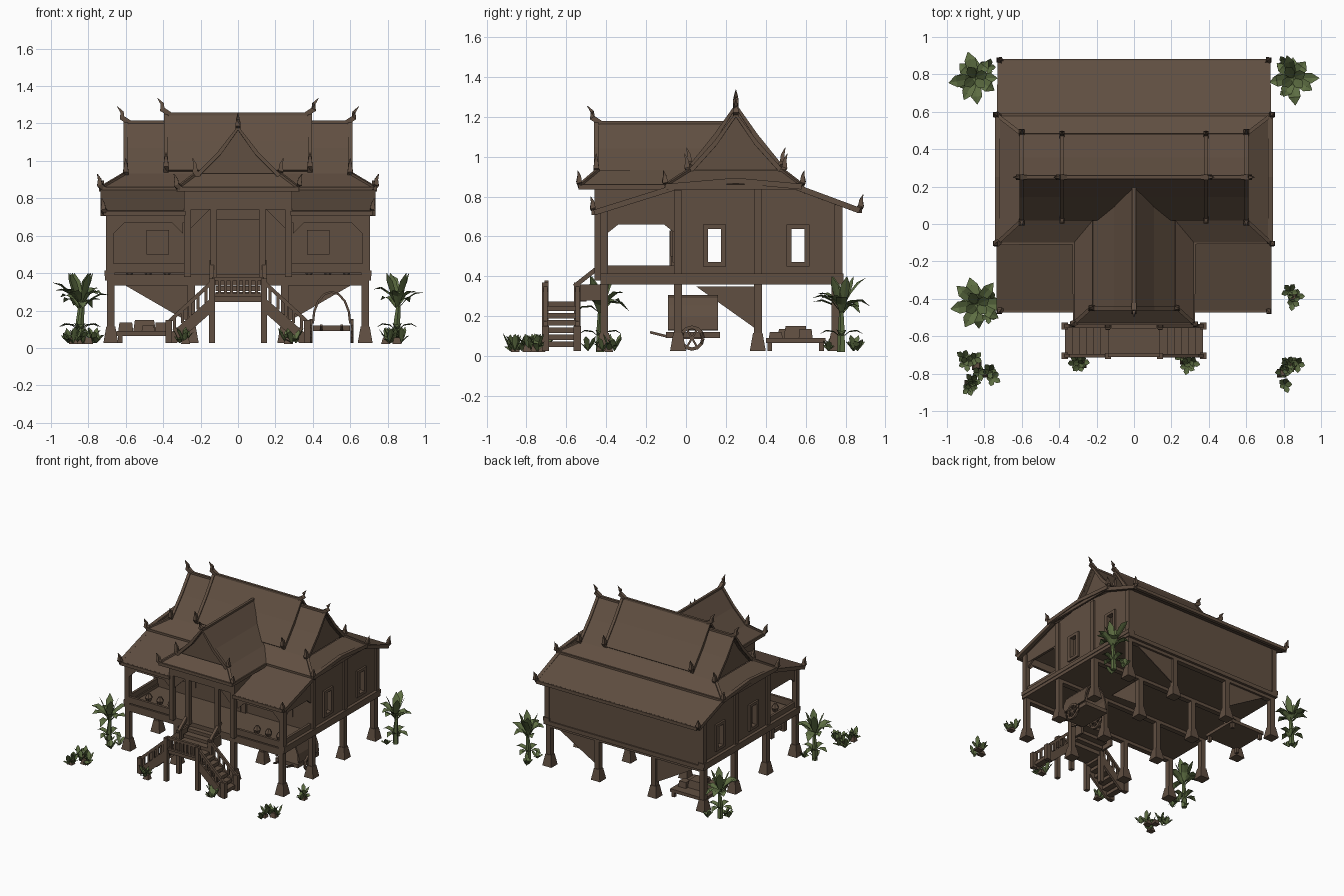
import bpy, bmesh, math, random
from mathutils import Vector as V

if "Cube" in bpy.data.objects:
    bpy.data.objects.remove(bpy.data.objects["Cube"])
random.seed(4)

def material(name, rgb):
    m = bpy.data.materials.new(name)
    m.diffuse_color = (*rgb, 1)
    m.use_nodes = True
    m.node_tree.nodes["Principled BSDF"].inputs["Base Color"].default_value = m.diffuse_color
    return m
WOOD = material("brown wood", (0.118, 0.078, 0.053))
LEAF = material("leaf green", (0.110, 0.155, 0.055))

def mesh(name, verts, faces, mat=WOOD, thick=0, recalc=True):
    me = bpy.data.meshes.new(name)
    me.from_pydata([tuple(v) for v in verts], [], faces)
    if recalc:
        bm = bmesh.new()
        bm.from_mesh(me)
        bmesh.ops.recalc_face_normals(bm, faces=bm.faces)
        bm.to_mesh(me)
        bm.free()
    me.materials.append(mat)
    ob = bpy.data.objects.new(name, me)
    bpy.context.collection.objects.link(ob)
    if thick:
        s = ob.modifiers.new("thickness", 'SOLIDIFY')
        s.thickness, s.offset = thick, 0
    return ob

def box(name, x0, x1, y0, y1, z0, z1, top=1.0):
    cx, cy, hx, hy = (x0+x1)/2, (y0+y1)/2, (x1-x0)/2, (y1-y0)/2
    vs = [(cx+sx*hx*k, cy+sy*hy*k, z) for z, k in ((z0, 1), (z1, top))
          for sx, sy in ((-1, -1), (1, -1), (1, 1), (-1, 1))]
    return mesh(name, vs, [(0, 1, 2, 3), (4, 5, 6, 7)] + [(i, (i+1) % 4, (i+1) % 4+4, i+4) for i in range(4)])

def tube(name, pts, radii, mat=WOOD, n=4):
    pts = [V(p) for p in pts]
    vs, fs = [], []
    for i, p in enumerate(pts):
        d = (pts[min(i+1, len(pts)-1)] - pts[max(i-1, 0)]).normalized()
        a = d.cross(V((0, 0, 1)) if abs(d.z) < .9 else V((1, 0, 0))).normalized()
        b = d.cross(a)
        for k in range(n):
            t = 2*math.pi*(k+.5)/n
            vs.append(p + (a*math.cos(t) + b*math.sin(t))*radii[i])
    for i in range(len(pts)-1):
        fs += [(i*n+k, i*n+(k+1) % n, (i+1)*n+(k+1) % n, (i+1)*n+k) for k in range(n)]
    fs += [tuple(range(n)), tuple(range((len(pts)-1)*n, len(pts)*n))]
    return mesh(name, vs, fs, mat)

def horn(p, dx, dy, h=.08):
    """Upturned roof finial leaning along (dx, dy)."""
    p, d = V(p), V((dx, dy, 0))
    tube("roof_horn", [p-d*.02, p+d*.02+V((0, 0, h*.3)), p+d*.02+V((0, 0, h*.65)), p+d*.045+V((0, 0, h))],
         [.018, .02, .013, .002])

def gable(name, prof, place, t0, t1, ends):
    """Steep concave roof over profile (u, z), with bargeboards, horns and pediments at the given ends."""
    full = [(-u, z) for u, z in reversed(prof[1:])] + prof
    n = len(full)
    mesh(name, [place(u, t, z) for t in (t0, t1) for u, z in full],
         [(i, i+1, n+i+1, n+i) for i in range(n-1)], thick=.016)
    tube(name+"_ridge_cap", [place(0, t0, prof[0][1]), place(0, t1, prof[0][1])], [.014]*2)
    for t, s in ends:
        tube(name+"_bargeboard", [place(u, t, z+.006) for u, z in full], [.016]*n)
        mesh(name+"_pediment", [place(u, t-s*.03, z) for u, z in full], [tuple(range(n))], thick=.01)
        out = V(place(0, s, 0)) - V(place(0, 0, 0))
        horn(place(0, t, prof[0][1]), out.x, out.y, .085)
        for k in (-1, 1):
            d = V(place(k, 0, 0)) - V(place(0, 0, 0))
            horn(place(k*prof[-1][0], t, prof[-1][1]), d.x*.5, d.y*.5, .1)

# Upper roofs: two tiers along x and a front cross gable
along_x = lambda u, t, z: (t, .25+u, z)
along_y = lambda u, t, z: (u, t, z)
gable("outer_roof", [(0, 1.205), (.1, 1.065), (.235, .915)], along_x, -.6, .6, ((-.6, -1), (.6, 1)))
gable("centre_roof", [(0, 1.25), (.1, 1.1), (.225, .945)], along_x, -.385, .385, ((-.385, -1), (.385, 1)))
gable("front_gable_roof", [(0, 1.17), (.1, 1.035), (.22, .915)], along_y, -.45, .22, ((-.45, -1),))

# Hipped skirt below the gables, back slope and front wing slopes
ring_in = [(-.6, .02), (-.6, .48), (.6, .48), (.6, .02), (.22, .02), (.22, -.44), (-.22, -.44), (-.22, .02)]
ring_out = [(-.73, -.1), (-.73, .58), (.73, .58), (.73, -.1), (.32, -.1), (.32, -.53), (-.32, -.53), (-.32, -.1)]
mesh("skirt_roof", [(*p, .925) for p in ring_in] + [(*p, .85) for p in ring_out],
     [(i, (i+1) % 8, (i+1) % 8+8, i+8) for i in range(8)], thick=.016)
tube("skirt_eave", [(*p, .848) for p in ring_out + ring_out[:1]], [.017]*9)
mesh("back_roof", [(-.72, .55, .85), (.72, .55, .85), (.71, .87, .735), (-.71, .87, .735)], [(0, 1, 2, 3)], thick=.018)
tube("back_eave", [(-.71, .87, .73), (.71, .87, .73)], [.018]*2)
for s in (-1, 1):
    mesh("front_wing_roof", [(s*.28, -.06, .85), (s*.72, -.06, .85), (s*.72, -.46, .725), (s*.28, -.46, .725)],
         [(0, 1, 2, 3)], thick=.018)
    tube("wing_eave", [(s*.28, -.46, .72), (s*.72, -.46, .72)], [.018]*2)
    for a, b in (((s*.72, -.46, .72), (s*.72, -.06, .845)), ((s*.715, .87, .73), (s*.72, .56, .845))):
        tube("side_verge_board", [a, b], [.02]*2)
    tube("side_verge_peak", [(s*.73, -.1, .85), (s*.73, .25, .88), (s*.73, .58, .85)], [.02]*3)
    for a, b in (((.73, .58), (.6, .48)), ((.73, -.1), (.6, .02)), ((.32, -.53), (.22, -.44))):
        tube("hip_ridge", [(s*a[0], a[1], .855), (s*b[0], b[1], .932)], [.014]*2)
        horn((s*a[0], a[1], .85), s*.5, -.3 if a[1] < 0 else .3, .08)
    horn((s*.715, -.46, .72), s*.3, -.4, .08)
    horn((s*.715, .87, .73), s*.3, .4, .08)

# Floor, stilts on tapered stone feet
box("floor", -.71, .71, -.43, .79, .36, .392)
for y in (-.41, -.04, .36, .75):
    box("floor_beam", -.7, .7, y-.02, y+.02, .335, .365)
    for x in (-.68, -.25, .25, .68):
        box("stilt", x-.02, x+.02, y-.02, y+.02, .08, .36)
        box("stilt_foot", x-.04, x+.04, y-.04, y+.04, .025, .115, .6)
for s in (-1, 1):
    mesh("underfloor_brace", [(s*.63, .75, .35), (s*.25, .75, .35), (s*.25, .75, .13)], [(0, 1, 2)], thick=.008)
mesh("side_underfloor_brace", [(.25, .05, .35), (.25, .36, .35), (.25, .36, .13)], [(0, 1, 2)], thick=.008)

# Room walls: side walls pierced by two open windows each
box("front_wall", -.68, .68, -.06, -.04, .39, .84)
box("back_wall", -.68, .68, .76, .78, .39, .765)
for s in (-1, 1):
    x0, x1 = sorted((s*.67, s*.69))
    f0, f1 = sorted((s*.665, s*.705))
    for y0, y1 in ((-.05, .11), (.175, .53), (.595, .77)):
        box("side_wall", x0, x1, y0, y1, .39, .73)
    for y0, y1 in ((.11, .175), (.53, .595)):
        box("wall_below_window", x0, x1, y0, y1, .39, .47)
        box("wall_above_window", x0, x1, y0, y1, .64, .73)
        for a, b, c, d in ((y0-.025, y0, .45, .66), (y1, y1+.025, .45, .66), (y0, y1, .45, .472), (y0, y1, .638, .66)):
            box("window_frame", f0, f1, a, b, c, d)
    slope = [(-.43, .66), (-.05, .66), (-.05, .73), (.77, .73), (.77, .765), (.56, .845), (.25, .88), (-.06, .84), (-.43, .725)]
    mesh("side_upper_wall", [(s*.68, y, z) for y, z in slope], [tuple(range(9))], thick=.02)
    for y, z in ((-.41, .725), (-.04, .83), (.36, .84), (.765, .76)):
        box("wall_post", s*.685-.02, s*.685+.02, y-.02, y+.02, .38, z)
    box("side_sill", *sorted((s*.66, s*.715)), -.43, .79, .385, .415)
    # Veranda: railing, header, brackets, inner window panels
    box("side_railing", x0, x1, -.42, -.05, .41, .455)
    wx0, wx1 = sorted((s*.29, s*.68))
    box("front_railing", wx0, wx1, -.43, -.41, .40, .45)
    box("front_header", wx0, wx1, -.43, -.41, .67, .725)
    for x, k in ((.665, -1), (.295, 1)):
        mesh("header_bracket", [(s*x, -.42, .67), (s*(x+k*.06), -.42, .67), (s*x, -.42, .61)], [(0, 1, 2)], thick=.015)
    for y, k in ((-.39, 1), (-.06, -1)):
        mesh("side_bracket", [(s*.68, y, .66), (s*.68, y+k*.05, .66), (s*.68, y, .62)], [(0, 1, 2)], thick=.015)
    box("window_panel", s*.43-.10, s*.43+.10, -.068, -.06, .47, .66)
    box("window_shutter", s*.43-.06, s*.43+.06, -.077, -.068, .5, .63)
    for i in range(3):
        x = s*(.38+.1*i)
        tube("veranda_pot", [(x, -.3, .39), (x, -.3, .42), (x, -.3, .45)], [.015, .03, .012], n=6)
    # Porch columns
    for x in (.27, .13):
        box("porch_column", s*x-.018, s*x+.018, -.46, -.425, .38, .84)
    box("porch_side_beam", *sorted((s*.26, s*.29)), -.46, -.05, .73, .85)
    mesh("porch_bracket", [(s*.25, -.44, .74), (s*.15, -.44, .74), (s*.25, -.44, .64)], [(0, 1, 2)], thick=.012)
box("porch_header", -.29, .29, -.46, -.43, .74, .85)
box("door_frame", -.12, .12, -.075, -.06, .39, .69)
box("door", -.08, .08, -.082, -.075, .4, .63)

# Twin staircase: central landing, two side flights, steps up to the floor
box("stair_landing", -.14, .14, -.7, -.54, .245, .275)
for i in range(3):
    box("upper_step", -.12, .12, -.56+i*.045, -.5+i*.045, .275+i*.03, .3+i*.03)
box("landing_rail", -.14, .14, -.71, -.69, .36, .38)
box("landing_low_rail", -.14, .14, -.71, -.69, .275, .29)
for i in range(7):
    box("baluster", -.1+i*.033-.008, -.1+i*.033+.008, -.708, -.692, .28, .37)
for s in (-1, 1):
    tube("upper_stair_rail", [(s*.14, -.56, .35), (s*.14, -.42, .46)], [.016]*2)
    box("upper_stair_side", s*.14-.008, s*.14+.008, -.55, -.42, .28, .36)
    for i in range(6):
        x = s*(.155+i*.038)
        box("stair_tread", x-.024, x+.024, -.7, -.55, .225-i*.036, .252-i*.036)
    for y in (-.705, -.545):
        mesh("stair_stringer", [(s*.13, y, .28), (s*.38, y, .06), (s*.38, y, .025), (s*.33, y, .025), (s*.13, y, .2)],
             [(0, 1, 2, 3, 4)], thick=.018)
        tube("stair_handrail", [(s*.13, y, .36), (s*.38, y, .13)], [.014]*2)
        for i in range(1, 6):
            x, z = s*(.13+.042*i), .28-.037*i
            box("stair_baluster", x-.008, x+.008, y-.006, y+.006, z, z+.08)
        box("newel_post", s*.37-.018, s*.37+.018, y-.018, y+.018, .025, .15)
        box("landing_post", s*.14-.016, s*.14+.016, y-.016, y+.016, .025, .37)

# Covered ox cart under the right side
arc = [(.5-.1*math.cos(t), .13+.17*math.sin(t)) for t in (math.pi*i/8 for i in range(9))]
mesh("cart_hood", [(x, y, z) for y in (-.09, .16) for x, z in arc],
     [(i, i+1, i+10, i+9) for i in range(8)], thick=.012)
box("cart_bed", .4, .6, -.1, .17, .09, .12)
for x in (.39, .61):
    ring = [(x, .03+.055*math.cos(math.pi*k/6), .09+.055*math.sin(math.pi*k/6)) for k in range(13)]
    tube("cart_wheel_rim", ring, [.012]*13)
    for k in range(3):
        tube("cart_spoke", [ring[k*2], ring[k*2+6]], [.007]*2)
    tube("cart_shaft", [(.5+(x-.5)*.5, -.1, .1), (.5+(x-.5)*.5, -.18, .12)], [.009]*2)

# Low platform with baskets under the back left
box("platform", -.65, -.35, .4, .7, .065, .09)
for x in (-.63, -.37):
    for y in (.42, .68):
        box("platform_leg", x-.012, x+.012, y-.012, y+.012, .025, .07)
for x, y, w, h in ((-.6, .5, .04, .045), (-.5, .55, .06, .06), (-.41, .6, .035, .045), (-.48, .45, .035, .03)):
    box("basket", x-w, x+w, y-w, y+w, .09, .09+h, .85)

# Plants: folded leaves arching out from a stem
def leaf(base, ang, reach, rise, width, droop):
    d, n = V((math.cos(ang), math.sin(ang), 0)), V((-math.sin(ang), math.cos(ang), 0))
    vs = []
    for t, w in ((0, .15), (.35, .9), (.7, 1), (1, .05)):
        p = V(base) + d*reach*t + V((0, 0, rise*t - droop*t*t))
        vs += [p+n*width*w+V((0, 0, width*w*.3)), p, p-n*width*w+V((0, 0, width*w*.3))]
    fs = [(i*3+k, i*3+k+1, i*3+k+4, i*3+k+3) for i in range(3) for k in (0, 1)]
    mesh("leaf", vs, fs, LEAF, recalc=False)

def banana(x, y):
    tube("plant_stem", [(x, y, .02), (x, y, .14), (x+.01, y, .25)], [.022, .018, .01], LEAF, 5)
    for i in range(8):   # spreading leaves
        leaf((x, y, .2+.006*i), i*2.4, random.uniform(.11, .15), random.uniform(.14, .24),
             random.uniform(.026, .034), random.uniform(.08, .16))
    for i in range(4):   # upright and low leaves
        leaf((x, y, .22), i*1.7+.4, .07, .19, .026, .01)
        leaf((x, y, .09), i*1.57, .11, .12, .024, .1)
    bush(x, y, .08)

def bush(x, y, r):
    for i in range(3):
        px, py = x+random.uniform(-r, r), y+random.uniform(-r, r)
        for k in range(5):
            leaf((px, py, .025), k*1.26+i, random.uniform(.03, .05), random.uniform(.03, .1), .015, .01)

for x, y in ((-.85, .78), (.85, .78), (-.84, -.43)):
    banana(x, y)
for x, y, r in ((-.84, -.76, .07), (-.8, -.8, .08), (.79, -.8, .07), (.85, -.76, .06), (.85, -.39, .04),
                (-.28, -.75, .04), (.27, -.73, .04), (-.88, -.86, .03)):
    bush(x, y, r)
    box("rock", x-.025, x+.025, y-.02, y+.025, .02, .055, .6)
